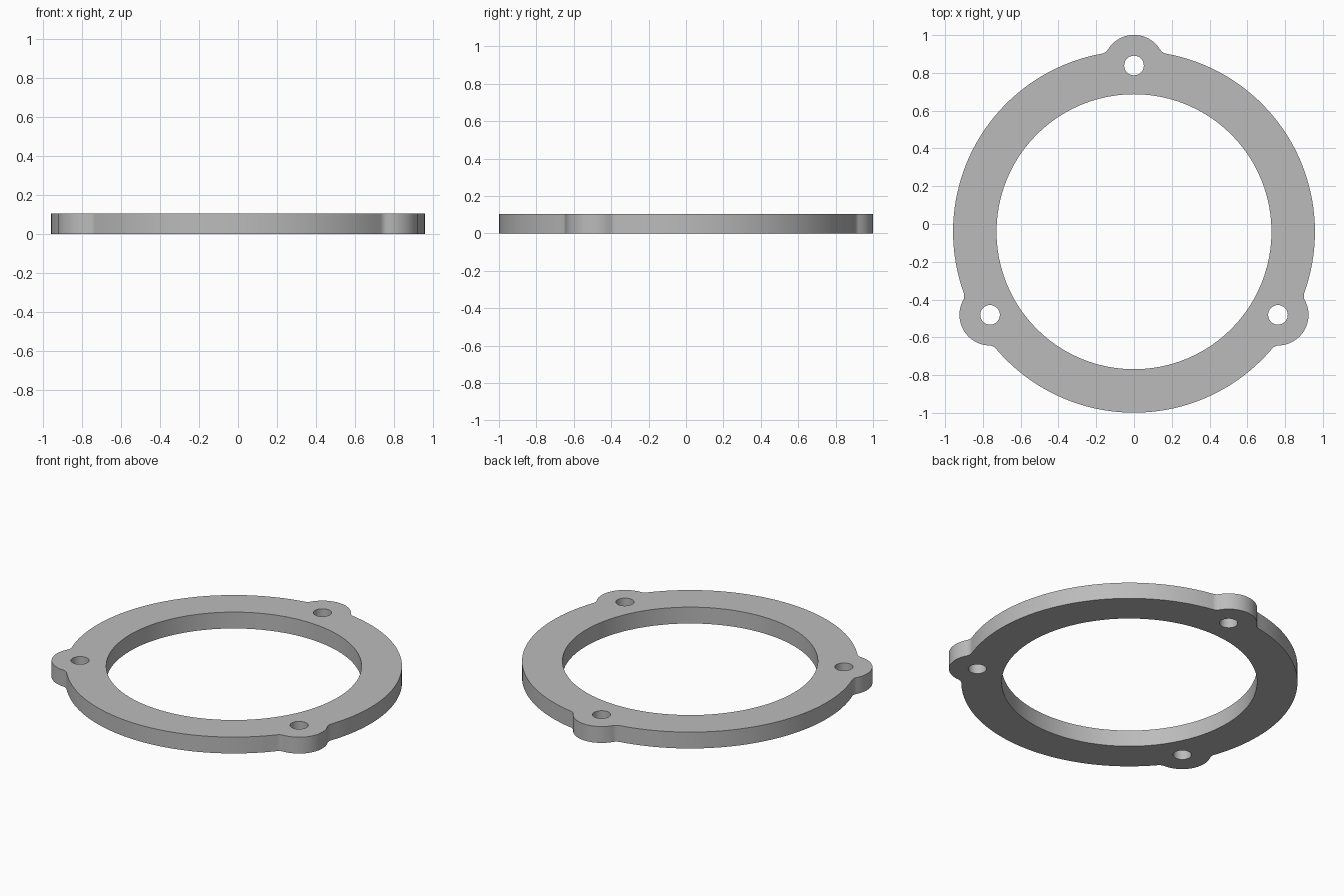
import bpy
import bmesh
from math import sin, cos, pi, acos, atan2, radians
from mathutils import Vector, Matrix

cube = bpy.data.objects.get("Cube")
if cube:
    bpy.data.objects.remove(cube, do_unlink=True)

# Main dimensions
HEIGHT = 0.103
CENTRE = Vector((0, -0.041))
OUTER, INNER = 0.958, 0.728
LUG_DIST, LUG_R, HOLE_R = 0.88, 0.162, 0.052
FILLET = 0.05


def arc(centre, radius, start, end, steps):
    """Points along an arc, both ends included."""
    return [centre + radius * Vector((cos(a), sin(a)))
            for a in (start + (end - start) * i / steps for i in range(steps + 1))]


def circle(centre, radius, steps):
    return arc(centre, radius, 0, 2 * pi, steps)[:-1]


def third_of_outline():
    """One lug at the top with its fillets, then the rim arc to the next lug."""
    reach, lug = OUTER + FILLET, Vector((0, LUG_DIST))
    spread = acos((reach**2 + LUG_DIST**2 - (LUG_R + FILLET)**2) / (2 * reach * LUG_DIST))
    right = reach * Vector((sin(spread), cos(spread)))
    left = Vector((-right.x, right.y))
    to_lug = lug - right
    lug_angle = atan2(-to_lug.y, -to_lug.x)
    rim_angle = pi / 2 - spread
    pts = arc(right, FILLET, rim_angle - pi, lug_angle - pi, 8)
    pts += arc(lug, LUG_R, lug_angle, pi - lug_angle, 24)[1:]
    pts += arc(left, FILLET, -lug_angle, -rim_angle, 8)[1:]
    pts += arc(Vector((0, 0)), OUTER, pi - rim_angle, rim_angle + 2 * pi / 3, 40)[1:-1]
    return pts


# Closed loops: outer outline, central opening, bolt holes
turns = [Matrix.Rotation(radians(120 * k), 2) for k in range(3)]
outline = [turn @ p for turn in turns for p in third_of_outline()]
loops = [outline, circle(Vector((0, 0)), INNER, 96)]
loops += [circle(turn @ Vector((0, LUG_DIST)), HOLE_R, 32) for turn in turns]

# Flat filled profile, extruded to the plate thickness
curve = bpy.data.curves.new("flange_profile", "CURVE")
curve.dimensions = "2D"
curve.fill_mode = "BOTH"
curve.extrude = HEIGHT / 2
for loop in loops:
    spline = curve.splines.new("POLY")
    spline.points.add(len(loop) - 1)
    for point, p in zip(spline.points, loop):
        point.co = (p.x + CENTRE.x, p.y + CENTRE.y, 0, 1)
    spline.use_cyclic_u = True

flange = bpy.data.objects.new("flange_ring", curve)
bpy.context.collection.objects.link(flange)
flange.location.z = HEIGHT / 2
bpy.ops.object.select_all(action="DESELECT")
flange.select_set(True)
bpy.context.view_layer.objects.active = flange
bpy.ops.object.convert(target="MESH")
flange = bpy.context.object

# Weld the caps to the walls
bm = bmesh.new()
bm.from_mesh(flange.data)
bmesh.ops.remove_doubles(bm, verts=bm.verts, dist=0.0001)
bmesh.ops.recalc_face_normals(bm, faces=bm.faces)
bm.to_mesh(flange.data)
bm.free()
bpy.ops.object.shade_smooth_by_angle(angle=radians(30))

# Plain grey
grey = bpy.data.materials.new("plain_grey")
grey.use_nodes = True
colour = (0.5, 0.5, 0.5, 1)
grey.diffuse_color = colour
grey.node_tree.nodes["Principled BSDF"].inputs["Base Color"].default_value = colour
flange.data.materials.clear()
flange.data.materials.append(grey)
